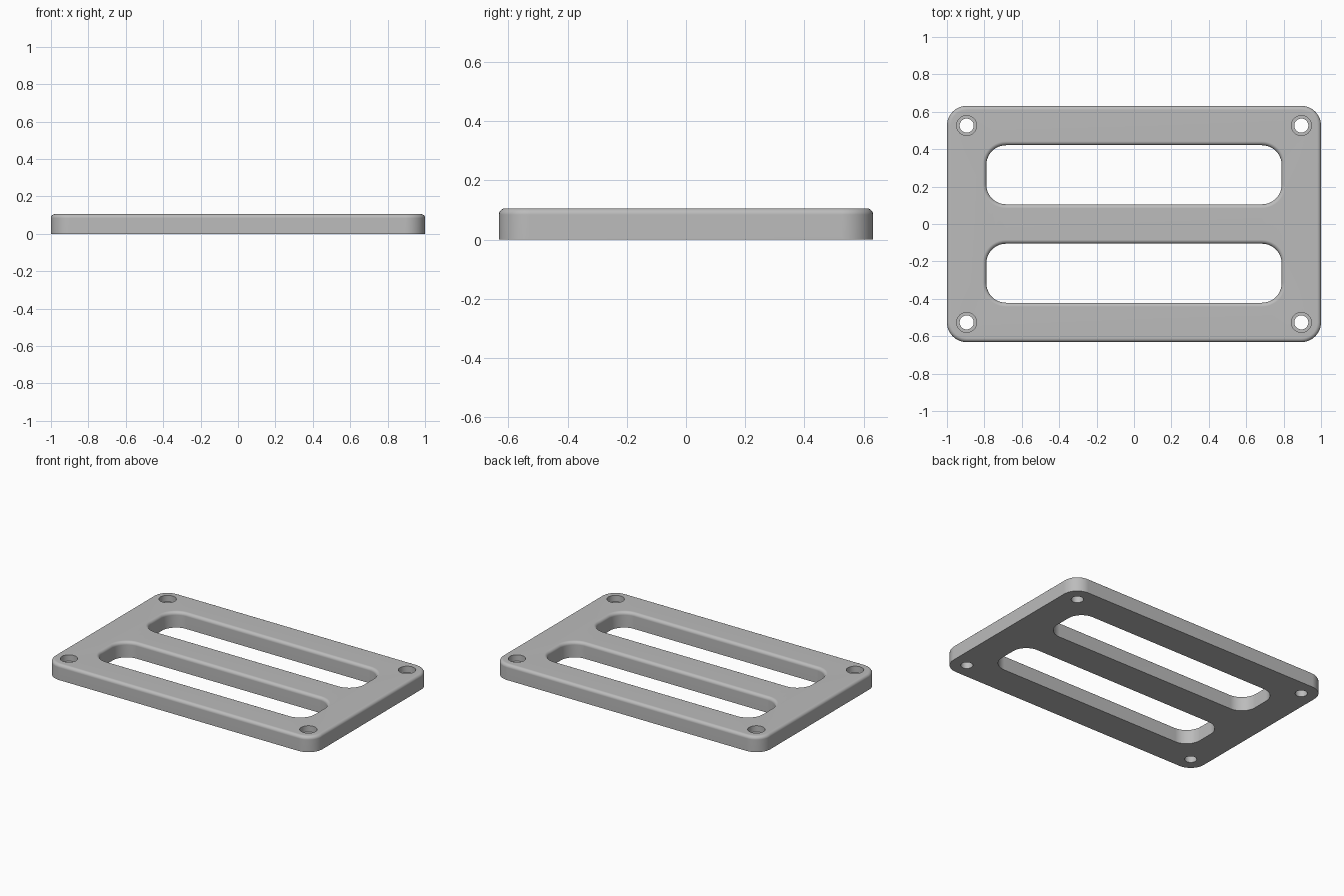
import bpy
import bmesh
from math import sin, cos, pi

cube = bpy.data.objects.get("Cube")
if cube:
    bpy.data.objects.remove(cube, do_unlink=True)

HALF_X, HALF_Y, THICK = 1.0, 0.6316, 0.1053
CORNER, FILLET, STEPS = 0.1053, 0.021, 5

bm = bmesh.new()
top_edges, bottom_edges = [], []


def outline(cx, cy, hx, hy, r, steps=10):
    """Rounded rectangle; becomes a circle when r equals both half sizes."""
    pts = []
    for q, (sx, sy) in enumerate(((1, 1), (-1, 1), (-1, -1), (1, -1))):
        for i in range(steps + 1):
            a = (q + i / steps) * pi / 2
            p = (cx + sx * (hx - r) + r * cos(a), cy + sy * (hy - r) + r * sin(a))
            if not pts or abs(p[0] - pts[-1][0]) + abs(p[1] - pts[-1][1]) > 1e-5:
                pts.append(p)
    if abs(pts[0][0] - pts[-1][0]) + abs(pts[0][1] - pts[-1][1]) < 1e-5:
        pts.pop()
    return pts


def wall(cx, cy, hx, hy, r, profile):
    """Sweep a bottom-to-top profile of (outward offset, height) round an outline."""
    rings = []
    for off, z in profile:
        pts = outline(cx, cy, hx + off, hy + off, r + off)
        rings.append([bm.verts.new((x, y, z)) for x, y in pts])
    for low, high in zip(rings, rings[1:]):
        for i in range(len(low)):
            j = (i + 1) % len(low)
            bm.faces.new((low[i], low[j], high[j], high[i]))
    for ring, store in ((rings[0], bottom_edges), (rings[-1], top_edges)):
        store += [bm.edges.get((ring[i - 1], ring[i])) for i in range(len(ring))]


def rounded_top(direction):
    """Straight wall ending in a quarter-round; direction +1 opens outward."""
    arc = [(i / STEPS) * pi / 2 for i in range(STEPS + 1)]
    return [(0, 0)] + [(direction * FILLET * (1 - cos(a)),
                        THICK - FILLET + FILLET * sin(a)) for a in arc]


# Outer rim
wall(0, 0, HALF_X, HALF_Y, CORNER, rounded_top(-1))

# Two long slots
for side in (-1, 1):
    wall(0, side * 0.2632, 0.7895, 0.1579, CORNER, rounded_top(1))

# Four counterbored screw holes
HOLE, BORE, SEAT = 0.0375, 0.0535, 0.063
for sx in (-1, 1):
    for sy in (-1, 1):
        wall(sx * 0.8947, sy * 0.5263, HOLE, HOLE, HOLE,
             [(0, 0), (0, SEAT), (BORE - HOLE, SEAT), (BORE - HOLE, THICK)])

# Flat top and underside, filled around the openings
for edges in (top_edges, bottom_edges):
    bmesh.ops.triangle_fill(bm, edges=edges, use_beauty=True, use_dissolve=False)
bmesh.ops.recalc_face_normals(bm, faces=bm.faces[:])

mesh = bpy.data.meshes.new("slotted_plate")
bm.to_mesh(mesh)
bm.free()
plate = bpy.data.objects.new("slotted_plate", mesh)
bpy.context.collection.objects.link(plate)

# Plain grey finish
grey = bpy.data.materials.new("plain_grey")
grey.use_nodes = True
colour = (0.5, 0.5, 0.5, 1)
grey.diffuse_color = colour
grey.node_tree.nodes["Principled BSDF"].inputs["Base Color"].default_value = colour
mesh.materials.append(grey)

# Smooth fillets, flat faces kept true
bpy.ops.object.select_all(action="DESELECT")
plate.select_set(True)
bpy.context.view_layer.objects.active = plate
bpy.ops.object.shade_smooth_by_angle(angle=pi / 6)
weighted = plate.modifiers.new("weighted_normals", "WEIGHTED_NORMAL")
weighted.keep_sharp = True
